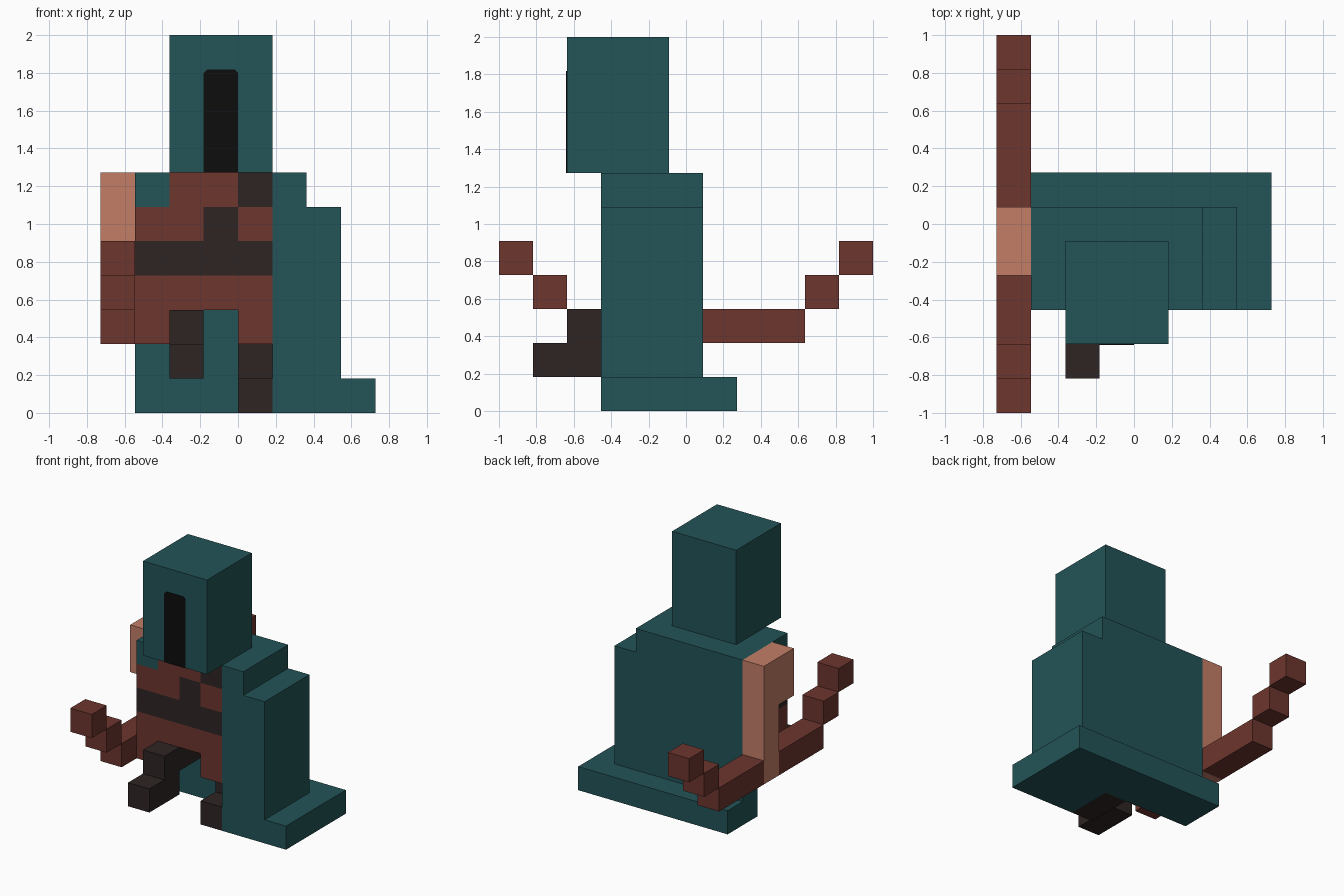
import bpy
import bmesh

if "Cube" in bpy.data.objects:
    bpy.data.objects.remove(bpy.data.objects["Cube"], do_unlink=True)

U = 2 / 11  # one block


def material(name, rgb):
    m = bpy.data.materials.new(name)
    m.use_nodes = True
    m.diffuse_color = (*rgb, 1)
    bsdf = next(n for n in m.node_tree.nodes if n.type == 'BSDF_PRINCIPLED')
    bsdf.inputs["Base Color"].default_value = (*rgb, 1)
    bsdf.inputs["Roughness"].default_value = 0.9
    return m


TEAL = material("teal_cloth", (0.0168, 0.088, 0.096))
RED = material("red_brown_leather", (0.153, 0.0365, 0.027))
DARK = material("dark_leather", (0.0265, 0.0178, 0.017))
SKIN = material("tan_skin", (0.55, 0.208, 0.136))
BLACK = material("black_shadow", (0.004, 0.004, 0.004))


def finish(name, bm, mat):
    bmesh.ops.recalc_face_normals(bm, faces=bm.faces)
    mesh = bpy.data.meshes.new(name)
    bm.to_mesh(mesh)
    bm.free()
    mesh.materials.append(mat)
    ob = bpy.data.objects.new(name, mesh)
    bpy.context.collection.objects.link(ob)
    return ob


def blocks(name, mat, *boxes):
    """Boxes given as x0, x1, y0, y1, z0, z1 in block units."""
    bm = bmesh.new()
    for x0, x1, y0, y1, z0, z1 in boxes:
        for v in bmesh.ops.create_cube(bm, size=1)["verts"]:
            v.co = (U * (x1 if v.co.x > 0 else x0),
                    U * (y1 if v.co.y > 0 else y0),
                    U * (z1 if v.co.z > 0 else z0))
    return finish(name, bm, mat)


# Hood with its dark face opening
blocks("hood", TEAL, (-2, 1, -3.5, -0.5, 7, 11))
bm = bmesh.new()
outline = [(-1, 7), (0, 7), (0, 9.9), (-0.1, 10), (-0.9, 10), (-1, 9.9)]
face = bm.faces.new([bm.verts.new((x * U, -3.5 * U, z * U)) for x, z in outline])
front = bmesh.ops.extrude_face_region(bm, geom=[face])["geom"]
bmesh.ops.translate(bm, vec=(0, -0.004, 0),
                    verts=[g for g in front if isinstance(g, bmesh.types.BMVert)])
finish("face_opening", bm, BLACK)

# Cloak: back wall, stepped side wall and trailing hem
blocks("cloak_back", TEAL, (-3, 1, -0.5, 0.5, 1, 7))
blocks("cloak_side", TEAL, (1, 2, -2.5, 0.5, 1, 7), (2, 3, -2.5, 0.5, 1, 6))
blocks("cloak_hem", TEAL, (-3, 4, -0.5, 1.5, 0, 1), (1, 4, -2.5, -0.5, 0, 1))

# Torso rows: bottom height, then runs of (x0, x1, material)
rows = {
    6: [(-3, -2, TEAL), (-2, 0, RED), (0, 1, DARK)],
    5: [(-3, -1, RED), (-1, 0, DARK), (0, 1, RED)],
    4: [(-3, 1, DARK)],
    3: [(-3, 1, RED)],
    2: [(-3, -2, RED), (0, 1, RED)],
}
for z, runs in rows.items():
    for i, (x0, x1, mat) in enumerate(runs):
        blocks(f"torso_row_{z}_{i + 1}", mat, (x0, x1, -2.5, -0.5, z, z + 1))

# Legs: one raised forward, one standing
blocks("raised_leg", DARK, (-2, -1, -3.5, -0.5, 2, 3))
blocks("raised_foot", DARK, (-2, -1, -4.5, -2.5, 1, 2))
blocks("standing_leg", DARK, (0, 1, -1.5, -0.5, 1, 2))
blocks("standing_foot", DARK, (0, 1, -2.5, -0.5, 0, 1))

# Bare arm hanging down to the bow grip
blocks("arm", SKIN, (-4, -3, -1.5, 0.5, 5, 7), (-4, -3, -0.5, 0.5, 2, 5))

# Bow limbs, the same in front of and behind the hand
for name, s in (("front", -1), ("back", 1)):
    steps = [(0.5, 3.5, 2), (3.5, 4.5, 3), (4.5, 5.5, 4)]
    blocks(f"bow_limb_{name}", RED,
           *[(-4, -3, min(s * a, s * b), max(s * a, s * b), z, z + 1)
             for a, b, z in steps])
